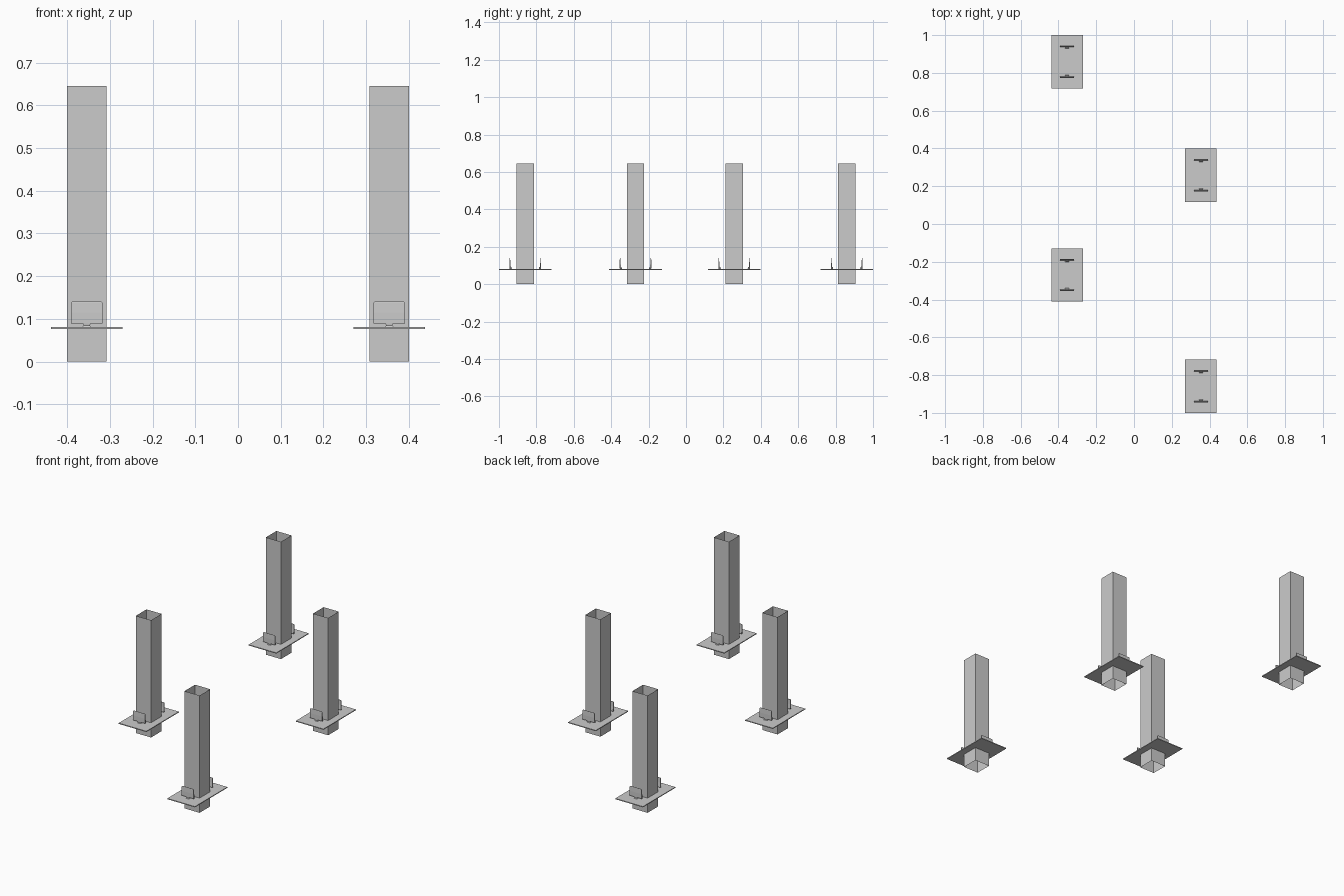
import bpy, bmesh

if "Cube" in bpy.data.objects:
    bpy.data.objects.remove(bpy.data.objects["Cube"])

POSTS = [(-0.354, 0.859), (0.354, 0.258), (-0.354, -0.270), (0.354, -0.859)]
TUBE_HALF, TUBE_H = 0.046, 0.645
PLATE_X, PLATE_Y, PLATE_Z0, PLATE_Z1 = 0.084, 0.141, 0.0765, 0.081


def finish(name, bm, loc, recalc=True):
    if recalc:
        bmesh.ops.recalc_face_normals(bm, faces=bm.faces)
    me = bpy.data.meshes.new(name)
    bm.to_mesh(me)
    bm.free()
    ob = bpy.data.objects.new(name, me)
    ob.location = (loc[0], loc[1], 0)
    bpy.context.collection.objects.link(ob)
    return ob


def loft(bm, rings, caps=True):
    loops = [[bm.verts.new(p) for p in ring] for ring in rings]
    n = len(loops[0])
    for a, b in zip(loops, loops[1:]):
        for i in range(n):
            j = (i + 1) % n
            bm.faces.new((a[i], a[j], b[j], b[i]))
    if caps:
        bm.faces.new(loops[0][::-1])
        bm.faces.new(loops[-1])


def rect(hx, y0, y1, z):
    return [(-hx, y0, z), (hx, y0, z), (hx, y1, z), (-hx, y1, z)]


def square_tube(loc):
    # thin-walled tube, open at both ends
    bm = bmesh.new()
    h = TUBE_HALF
    loft(bm, [rect(h, -h, h, 0), rect(h, -h, h, TUBE_H)], caps=False)
    finish("square_tube", bm, loc, recalc=False)


def base_plate(loc):
    bm = bmesh.new()
    loft(bm, [rect(PLATE_X, -PLATE_Y, PLATE_Y, PLATE_Z0),
              rect(PLATE_X, -PLATE_Y, PLATE_Y, PLATE_Z1)])
    finish("base_plate", bm, loc)


def wing_tab(loc, s):
    # upright tapered tab with clipped top corners
    bm = bmesh.new()
    rings = [(0.037, 0.077, 0.085, 0.089), (0.037, 0.080, 0.085, 0.115),
             (0.037, 0.081, 0.084, 0.138), (0.033, 0.081, 0.083, 0.141)]
    loft(bm, [rect(hx, s * y0, s * y1, z) for hx, y0, y1, z in rings])
    finish("wing_tab", bm, loc)
    # small waisted stem joining the tab to the plate
    bm = bmesh.new()
    rings = [(0.010, 0.070, 0.086, PLATE_Z1), (0.007, 0.073, 0.084, 0.084),
             (0.010, 0.074, 0.085, 0.091)]
    loft(bm, [rect(hx, s * y0, s * y1, z) for hx, y0, y1, z in rings])
    finish("tab_stem", bm, loc)


for p in POSTS:
    square_tube(p)
    base_plate(p)
    for side in (-1, 1):
        wing_tab(p, side)
